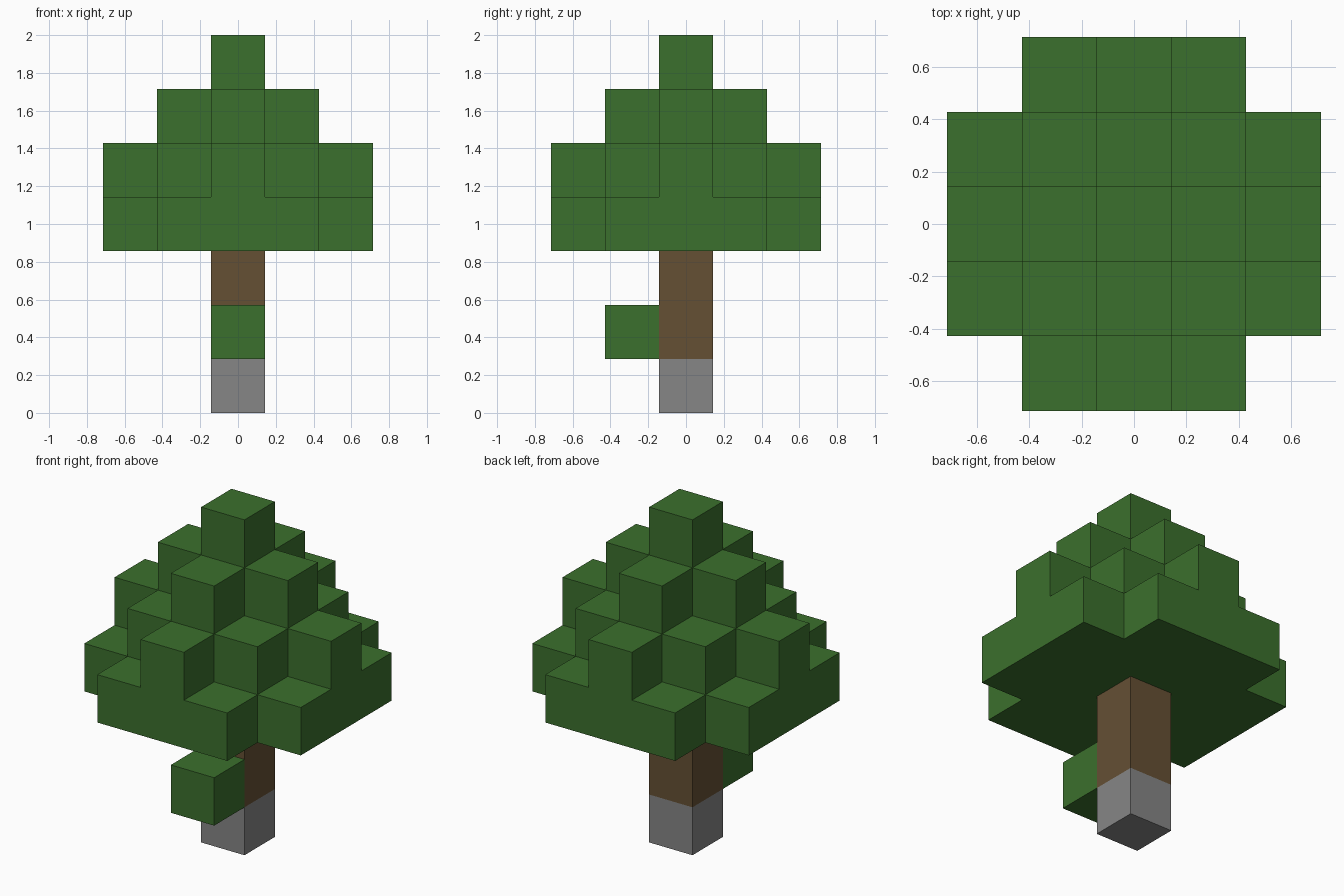
import bpy
import bmesh
from mathutils import Vector

cube = bpy.data.objects.get("Cube")
if cube:
    bpy.data.objects.remove(cube, do_unlink=True)

U = 2 / 7  # block edge length


def material(name, rgb):
    mat = bpy.data.materials.new(name)
    mat.use_nodes = True
    colour = (*rgb, 1)
    mat.diffuse_color = colour
    bsdf = next(n for n in mat.node_tree.nodes if n.type == "BSDF_PRINCIPLED")
    bsdf.inputs["Base Color"].default_value = colour
    return mat


def layer(z, keep):
    """Blocks of one level, chosen by a rule on distance from the trunk."""
    span = range(-2, 3)
    return {(x, y, z) for x in span for y in span if keep(abs(x), abs(y))}


leaf = material("leaf green", (0.044, 0.162, 0.026))
bark = material("bark brown", (0.130, 0.080, 0.034))
stone = material("stone grey", (0.238, 0.238, 0.238))

# Canopy: a wide layer without corners, then shrinking diamonds
canopy = layer(3, lambda x, y: x + y < 4)
for level, reach in ((4, 2), (5, 1), (6, 0)):
    canopy |= layer(level, lambda x, y: x + y <= reach)

parts = {
    "stone_base": ({(0, 0, 0)}, stone),
    "trunk": ({(0, 0, 1), (0, 0, 2)}, bark),
    "front_leaf_block": ({(0, -1, 1)}, leaf),
    "canopy": (canopy, leaf),
}
filled = set().union(*(cells for cells, _ in parts.values()))


def build_blocks(name, cells, mat):
    """Join the exposed faces of a set of blocks into one mesh."""
    bm = bmesh.new()
    for cell in sorted(cells):
        centre = Vector(cell) + Vector((0, 0, 0.5))
        for axis in range(3):
            for sign in (-1, 1):
                normal = Vector((0, 0, 0))
                normal[axis] = sign
                if tuple(int(c + n) for c, n in zip(cell, normal)) in filled:
                    continue
                side = Vector((0, 0, 0))
                side[(axis + 1) % 3] = 0.5
                up = normal.cross(side)
                mid = centre + normal / 2
                corners = (mid - side - up, mid + side - up,
                           mid + side + up, mid - side + up)
                bm.faces.new([bm.verts.new(c * U) for c in corners])
    bmesh.ops.remove_doubles(bm, verts=bm.verts, dist=U / 100)
    mesh = bpy.data.meshes.new(name)
    bm.to_mesh(mesh)
    bm.free()
    mesh.materials.append(mat)
    bpy.context.collection.objects.link(bpy.data.objects.new(name, mesh))


for name, (cells, mat) in parts.items():
    build_blocks(name, cells, mat)
